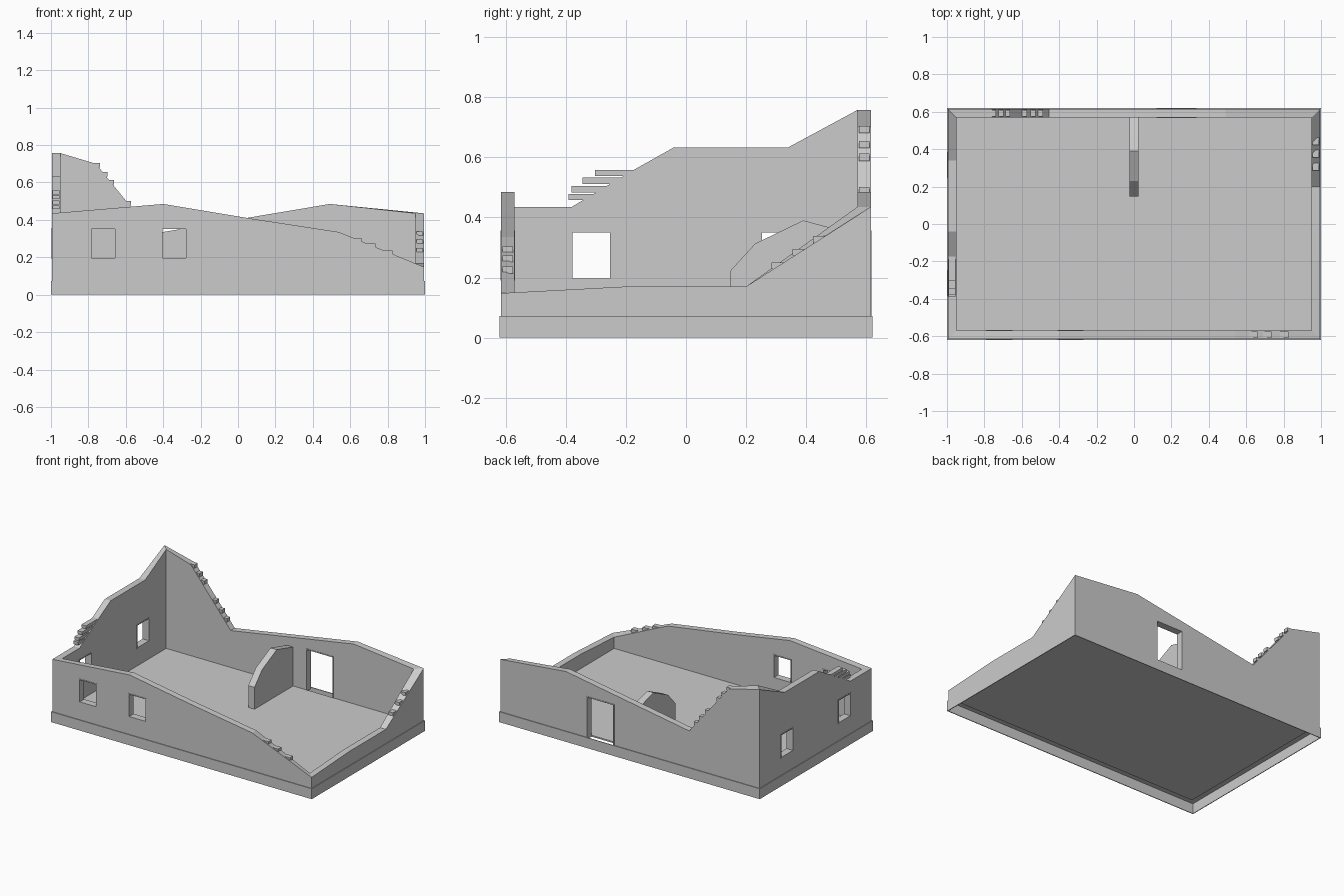
import bpy, bmesh
from mathutils import Vector

old = bpy.data.objects.get("Cube")
if old:
    bpy.data.objects.remove(old, do_unlink=True)

# One plain grey plaster colour
grey = bpy.data.materials.new("plaster_grey")
grey.use_nodes = True
COLOUR = (0.6, 0.6, 0.6, 1)
grey.diffuse_color = COLOUR
grey.node_tree.nodes["Principled BSDF"].inputs["Base Color"].default_value = COLOUR

OUT_X, OUT_Y = 0.995, 0.615   # outer wall faces
IN_X, IN_Y = 0.95, 0.57       # inner wall faces
BASE = 0.07                   # floor level
MID_X, MID_Y = (OUT_X + IN_X) / 2, (OUT_Y + IN_Y) / 2
THICK = OUT_X - IN_X


def finish(name, bm):
    bmesh.ops.recalc_face_normals(bm, faces=bm.faces[:])
    mesh = bpy.data.meshes.new(name)
    bm.to_mesh(mesh)
    bm.free()
    mesh.materials.append(grey)
    obj = bpy.data.objects.new(name, mesh)
    bpy.context.collection.objects.link(obj)
    return obj


def box(name, low, high):
    bm = bmesh.new()
    bmesh.ops.create_cube(bm, size=1)
    for v in bm.verts:
        v.co = Vector([l + (c + 0.5) * (h - l) for l, h, c in zip(low, high, v.co)])
    return finish(name, bm)


def prism(name, outer, inner):
    """Solid between two matching outlines."""
    bm = bmesh.new()
    a = [bm.verts.new(p) for p in outer]
    b = [bm.verts.new(p) for p in inner]
    bm.faces.new(a)
    bm.faces.new(b[::-1])
    for i in range(len(a)):
        j = (i + 1) % len(a)
        bm.faces.new((a[j], a[i], b[i], b[j]))
    return finish(name, bm)


def place(axis, along, across, z):
    """Point on a wall running along x or y."""
    return (along, across, z) if axis == "x" else (across, along, z)


def wall(name, axis, side, tops):
    """Broken wall with mitred corners; tops run from negative to positive."""
    end, inset = (OUT_X, IN_X) if axis == "x" else (OUT_Y, IN_Y)
    far, near = (OUT_Y, IN_Y) if axis == "x" else (OUT_X, IN_X)
    outline = [(end, BASE), (-end, BASE)] + tops
    outer = [place(axis, u, side * far, z) for u, z in outline]
    inner = [place(axis, max(-inset, min(inset, u)), side * near, z) for u, z in outline]
    return prism(name, outer, inner)


def wall_box(name, axis, across, u, z, depth):
    return box(name, place(axis, u[0], across - depth / 2, z[0]),
               place(axis, u[1], across + depth / 2, z[1]))


def opening(target, name, axis, across, u, z, sill=True):
    """Cut an opening and line it with a thin frame."""
    cutter = wall_box("cutter", axis, across, u, z, 0.2)
    mod = target.modifiers.new("opening", "BOOLEAN")
    mod.operation, mod.solver, mod.object = "DIFFERENCE", "EXACT", cutter
    bpy.context.view_layer.objects.active = target
    bpy.ops.object.modifier_apply(modifier=mod.name)
    bpy.data.objects.remove(cutter, do_unlink=True)
    t, depth = 0.007, THICK + 0.004
    wall_box(name + "_jamb_a", axis, across, (u[0], u[0] + t), z, depth)
    wall_box(name + "_jamb_b", axis, across, (u[1] - t, u[1]), z, depth)
    wall_box(name + "_lintel", axis, across, (u[0], u[1]), (z[1] - t, z[1]), depth)
    if sill:
        wall_box(name + "_sill", axis, across, (u[0], u[1]), (z[0], z[0] + t), depth)


# Four ruined walls
front = wall("front_wall", "x", -1, [(-OUT_X, 0.435), (-0.4, 0.485), (0.05, 0.41),
                                     (0.54, 0.335), (OUT_X, 0.148)])
back = wall("back_wall", "x", 1, [(-OUT_X, 0.757), (-0.76, 0.7), (-0.455, 0.326),
                                  (0.49, 0.485), (OUT_X, 0.435)])
left = wall("high_side_wall", "y", -1, [(-OUT_Y, 0.435), (-0.38, 0.435), (-0.17, 0.56),
                                        (-0.04, 0.633), (0.34, 0.633), (OUT_Y, 0.757)])
right = wall("low_side_wall", "y", 1, [(-OUT_Y, 0.148), (-0.2, 0.17), (0.2, 0.17),
                                       (OUT_Y, 0.435)])

# Windows and doorway
WINDOW_Z = (0.19, 0.357)
for i, u in enumerate([(-0.79, -0.65), (-0.41, -0.27)]):
    opening(front, f"front_window_{i}", "x", -MID_Y, u, WINDOW_Z)
for i, u in enumerate([(-0.385, -0.245), (0.245, 0.385)]):
    opening(left, f"side_window_{i}", "y", -MID_X, u, WINDOW_Z)
opening(back, "doorway", "x", MID_Y, (0.12, 0.333), (BASE - 0.01, 0.357), sill=False)

# Floor slab and hollow plinth skirt
box("floor", (-IN_X, -IN_Y, BASE - 0.01), (IN_X, IN_Y, BASE))
for s, word in ((-1, "a"), (1, "b")):
    for axis, reach, at in (("x", 1, 0.6175), ("y", 0.615, 0.9975)):
        wall_box(f"plinth_{axis}_{word}", axis, s * at, (-reach, reach), (0, BASE + 0.002), 0.005)

# Broken inner partition
outline = [(IN_Y, BASE), (0.147, BASE), (0.147, 0.222), (0.23, 0.313),
           (0.39, 0.39), (0.475, 0.367), (IN_Y, 0.34)]
prism("partition", [(-0.024, y, z) for y, z in outline], [(0.024, y, z) for y, z in outline])

# Loose bricks sticking out of the broken slopes
for i, x in enumerate((0.64, 0.715, 0.805)):
    z = 0.335 - (x - 0.54) * 0.411
    wall_box(f"front_brick_{i}", "x", -MID_Y, (x - 0.025, x + 0.02), (z - 0.012, z + 0.01), 0.034)
for i, x in enumerate((-0.755, -0.715, -0.68, -0.59, -0.545, -0.505)):
    z = 0.7 - (x + 0.76) * 1.226
    wall_box(f"back_brick_{i}", "x", MID_Y, (x - 0.025, x + 0.018), (z - 0.014, z + 0.01), 0.034)
for i, y in enumerate((0.31, 0.38, 0.447)):
    z = 0.17 + (y - 0.2) * 0.638
    wall_box(f"low_side_brick_{i}", "y", MID_X, (y - 0.025, y + 0.025), (z - 0.012, z + 0.01), 0.034)
for i, (start, z) in enumerate([(-0.39, 0.457), (-0.38, 0.483), (-0.345, 0.511), (-0.303, 0.537)]):
    wall_box(f"high_side_brick_{i}", "y", -MID_X, (start, -0.17 - 0.03 * (3 - i)), (z, z + 0.021), 0.036)
